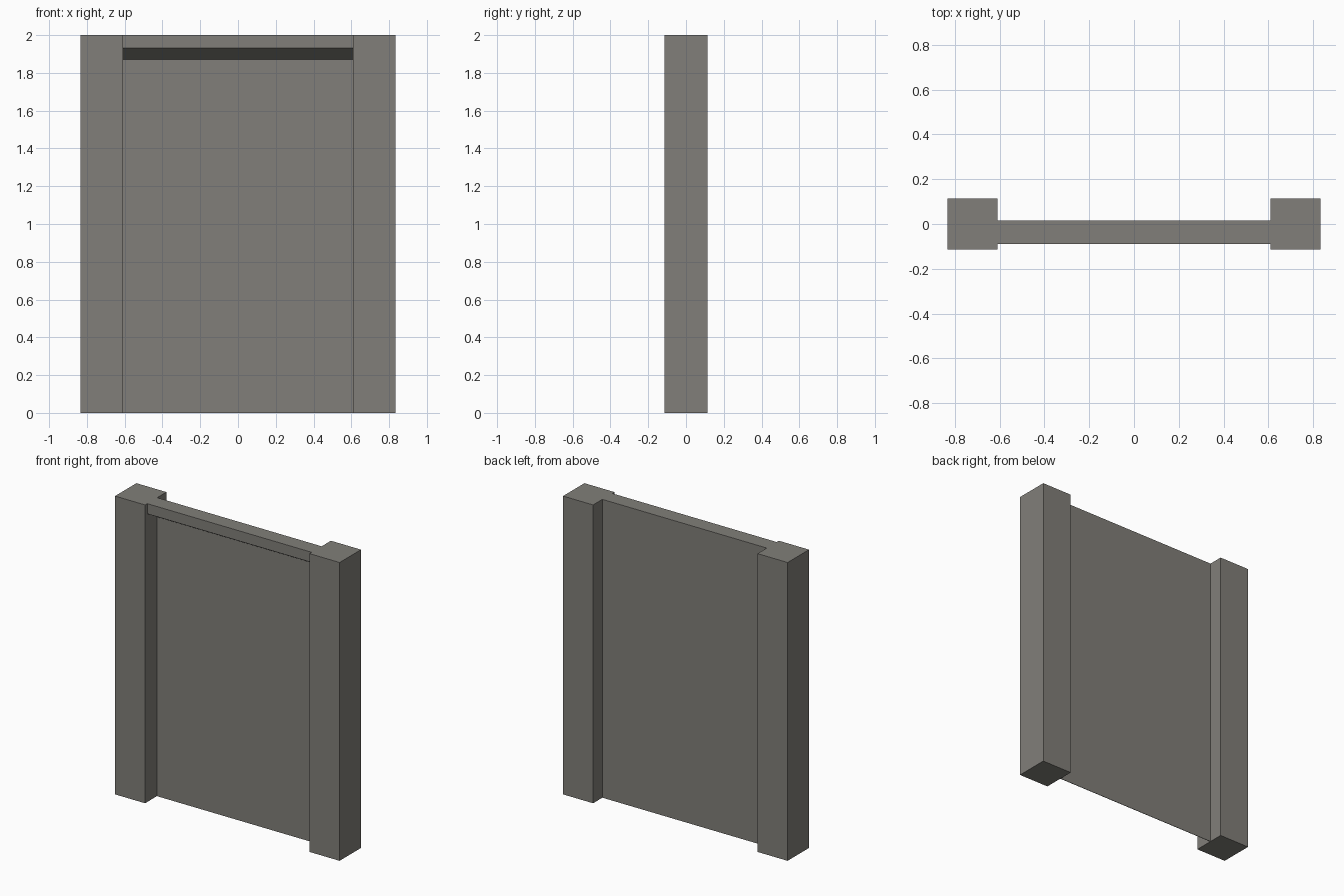
import bpy

if "Cube" in bpy.data.objects:
    bpy.data.objects.remove(bpy.data.objects["Cube"])

# Single warm grey for the whole model
grey = bpy.data.materials.new("warm_grey")
grey.diffuse_color = (0.22, 0.212, 0.192, 1)
grey.use_nodes = True
grey.node_tree.nodes["Principled BSDF"].inputs["Base Color"].default_value = grey.diffuse_color


def extrude_along_x(name, profile, x0, x1):
    """Solid made by extruding a (y, z) profile from x0 to x1."""
    n = len(profile)
    verts = [(x, y, z) for x in (x0, x1) for y, z in profile]
    faces = [tuple(range(n))[::-1], tuple(range(n, 2 * n))]
    faces += [(i, (i + 1) % n, (i + 1) % n + n, i + n) for i in range(n)]
    mesh = bpy.data.meshes.new(name)
    mesh.from_pydata(verts, [], faces)
    mesh.materials.append(grey)
    obj = bpy.data.objects.new(name, mesh)
    bpy.context.collection.objects.link(obj)
    return obj


HALF_W, INNER, DEPTH, TOP = 0.833, 0.61, 0.113, 2.0

# Square side posts
post = [(-DEPTH, 0), (DEPTH, 0), (DEPTH, TOP), (-DEPTH, TOP)]
extrude_along_x("left_post", post, -HALF_W, -INNER)
extrude_along_x("right_post", post, INNER, HALF_W)

# Thin recessed panel with a top rail whose underside slopes back to it
panel = [(0.012, 0), (0.015, 0), (0.015, TOP), (-0.09, TOP),
         (-0.09, 1.932), (0.012, 1.872)]
extrude_along_x("panel_with_top_rail", panel, -INNER, INNER)
